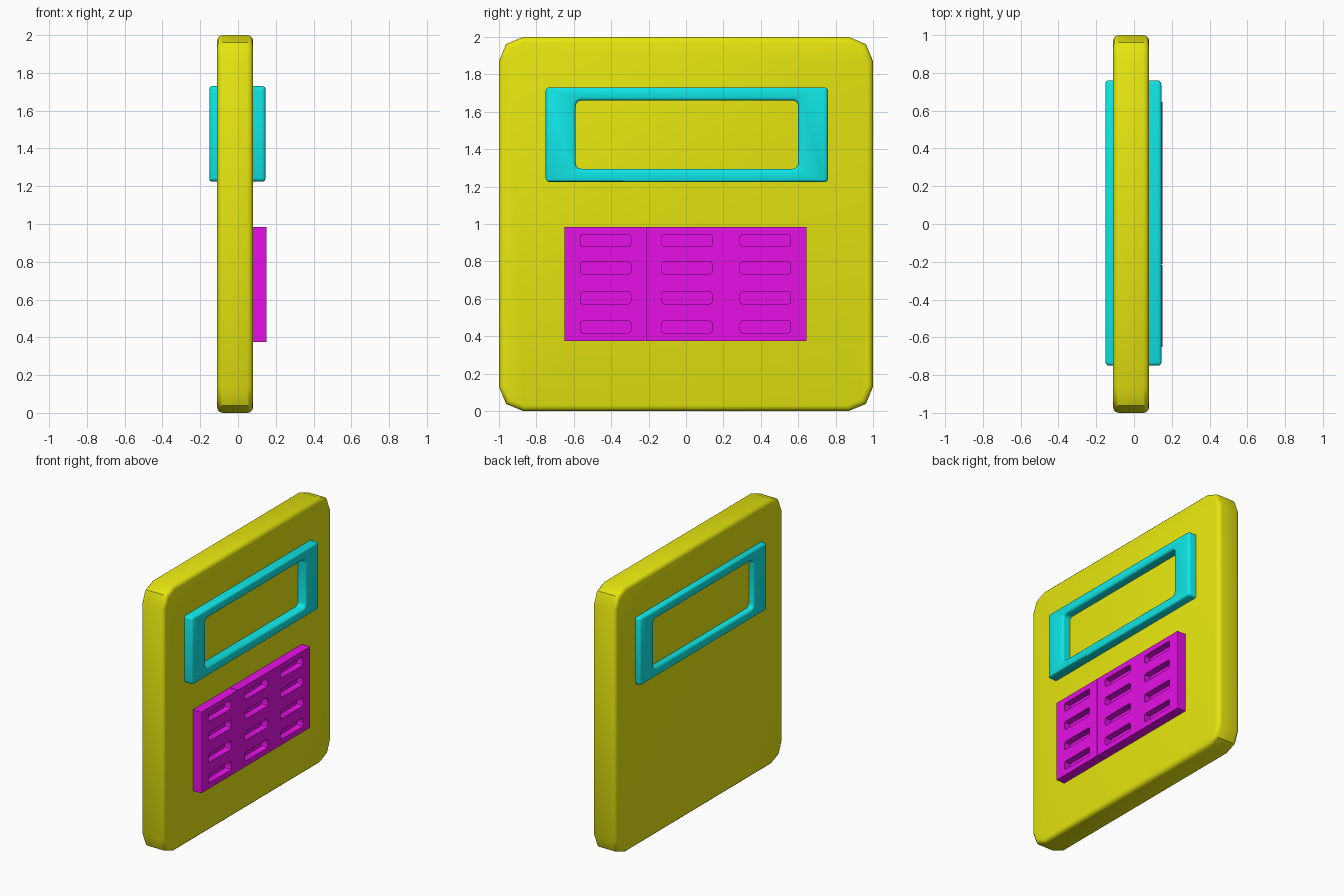
import bpy, bmesh
from mathutils import Vector

cube = bpy.data.objects.get("Cube")
if cube:
    bpy.data.objects.remove(cube)


def material(name, colour):
    mat = bpy.data.materials.new(name)
    mat.use_nodes = True
    mat.diffuse_color = colour
    mat.node_tree.nodes["Principled BSDF"].inputs["Base Color"].default_value = colour
    return mat


yellow = material("yellow", (0.8, 0.8, 0.005, 1))
cyan = material("cyan", (0.005, 0.8, 0.8, 1))
magenta = material("magenta", (0.8, 0.005, 0.8, 1))


def box(name, low, high, mat, corner=0, segments=2):
    """Box between two corners; corner rounds the edges that run along x."""
    low, high = Vector(low), Vector(high)
    bm = bmesh.new()
    bmesh.ops.create_cube(bm, size=1)
    for v in bm.verts:
        v.co = (low + high) / 2 + v.co * (high - low)
    if corner:
        edges = [e for e in bm.edges
                 if abs(e.verts[0].co.x - e.verts[1].co.x) > 1e-4]
        bmesh.ops.bevel(bm, geom=edges, offset=corner, segments=segments,
                        profile=0.5, affect='EDGES')
    mesh = bpy.data.meshes.new(name)
    bm.to_mesh(mesh)
    bm.free()
    obj = bpy.data.objects.new(name, mesh)
    mesh.materials.append(mat)
    bpy.context.collection.objects.link(obj)
    return obj


def apply_modifier(obj, mod):
    bpy.ops.object.select_all(action='DESELECT')
    obj.select_set(True)
    bpy.context.view_layer.objects.active = obj
    bpy.ops.object.modifier_apply(modifier=mod.name)


def cut(obj, cutter):
    mod = obj.modifiers.new("cut", 'BOOLEAN')
    mod.operation, mod.solver, mod.object = 'DIFFERENCE', 'EXACT', cutter
    apply_modifier(obj, mod)
    bpy.data.objects.remove(cutter)


def soften(obj, width, segments=3):
    mod = obj.modifiers.new("bevel", 'BEVEL')
    mod.width, mod.segments = width, segments
    mod.limit_method, mod.angle_limit = 'ANGLE', 0.9
    apply_modifier(obj, mod)
    bpy.ops.object.shade_smooth_by_angle(angle=0.6)


# Flat slab with clipped, rounded corners
body = box("body", (-0.11, -1, 0), (0.08, 1, 2), yellow, corner=0.13)
soften(body, 0.03)

# Screen frame standing proud on both faces of the slab
frame = box("screen_frame", (-0.152, -0.75, 1.225), (0.145, 0.76, 1.73), cyan)
cut(frame, box("frame_cutter", (-0.4, -0.59, 1.295), (0.4, 0.6, 1.66),
               cyan, corner=0.03, segments=3))
soften(frame, 0.018)

# Three keypad columns, each with four recessed slots
columns = [("right", -0.65, -0.217, -0.43),
           ("middle", -0.213, 0.211, 0.005),
           ("left", 0.211, 0.645, 0.425)]
for side, y0, y1, centre in columns:
    column = box("keypad_column_" + side, (0.07, y0, 0.375), (0.15, y1, 0.985), magenta)
    for z in (0.45, 0.605, 0.765, 0.912):
        cut(column, box("slot_cutter", (0.1, centre - 0.135, z - 0.033),
                        (0.2, centre + 0.135, z + 0.033), magenta, corner=0.015))
    bpy.ops.object.shade_smooth_by_angle(angle=0.6)
